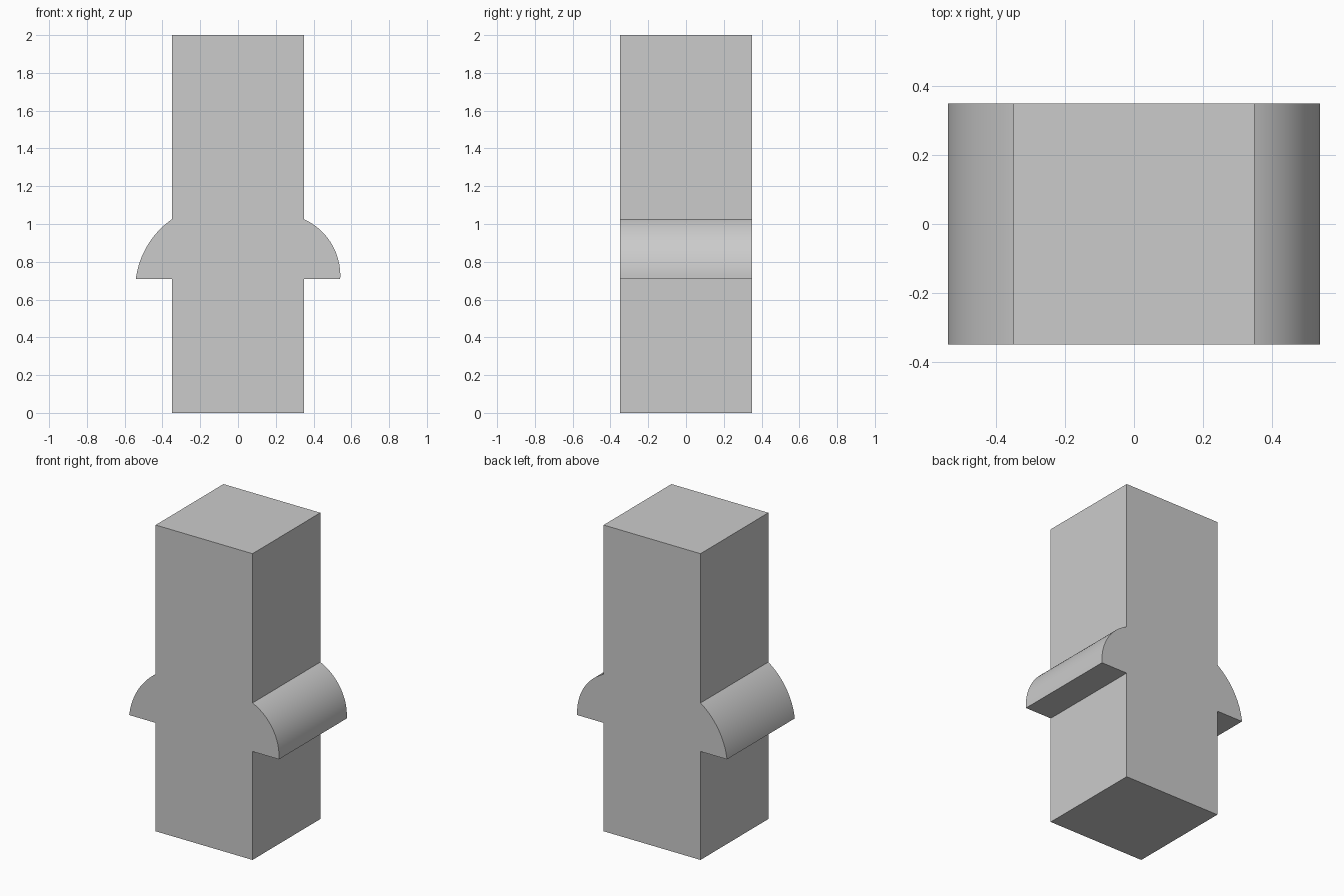
import bpy
import bmesh
from math import sin, radians
from mathutils import Vector

cube = bpy.data.objects.get("Cube")
if cube:
    bpy.data.objects.remove(cube, do_unlink=True)

HALF = 0.35      # half width and half depth of the post
HEIGHT = 2.0
REACH = 0.541    # outer edge of the ledges
LEDGE_Z = 0.708
LEDGE_TOP = 1.025
STEPS = 24


def arc(start, end, half_angle):
    """Points of a circular arc bulging to the left of start -> end."""
    start, end = Vector(start), Vector(end)
    chord = end - start
    a = radians(half_angle)
    radius = chord.length / (2 * sin(a))
    along = chord.normalized()
    out = Vector((-along.y, along.x))
    middle = (start + end) / 2
    centre = middle - out * (radius ** 2 - (chord.length / 2) ** 2) ** 0.5
    points = []
    for i in range(STEPS + 1):
        t = a * (2 * i / STEPS - 1)
        points.append(centre + radius * (along * sin(t) + out * (1 - sin(t) ** 2) ** 0.5))
    return points


# Outline of the post with one rounded ledge on each side, clockwise
outline = [(-HALF, HEIGHT), (HALF, HEIGHT)]
outline += arc((HALF, LEDGE_TOP), (REACH, LEDGE_Z), 34.5)
outline += [(HALF, LEDGE_Z), (HALF, 0), (-HALF, 0), (-HALF, LEDGE_Z)]
outline += arc((-REACH, LEDGE_Z), (-HALF, LEDGE_TOP), 24)

# Extrude the outline from front to back
bm = bmesh.new()
front = bm.faces.new([bm.verts.new((p[0], -HALF, p[1])) for p in outline])
extruded = bmesh.ops.extrude_face_region(bm, geom=[front], use_keep_orig=True)
back_verts = [v for v in extruded["geom"] if isinstance(v, bmesh.types.BMVert)]
bmesh.ops.translate(bm, verts=back_verts, vec=(0, 2 * HALF, 0))
bmesh.ops.recalc_face_normals(bm, faces=bm.faces)
mesh = bpy.data.meshes.new("ledged_post")
bm.to_mesh(mesh)
bm.free()

post = bpy.data.objects.new("ledged_post", mesh)
bpy.context.collection.objects.link(post)

# Plain grey
grey = bpy.data.materials.new("plain_grey")
grey.use_nodes = True
colour = (0.6, 0.6, 0.6, 1)
grey.diffuse_color = colour
grey.node_tree.nodes["Principled BSDF"].inputs["Base Color"].default_value = colour
mesh.materials.append(grey)

# Smooth ledges, sharp corners
bpy.ops.object.select_all(action="DESELECT")
post.select_set(True)
bpy.context.view_layer.objects.active = post
bpy.ops.object.shade_smooth_by_angle(angle=radians(20))
